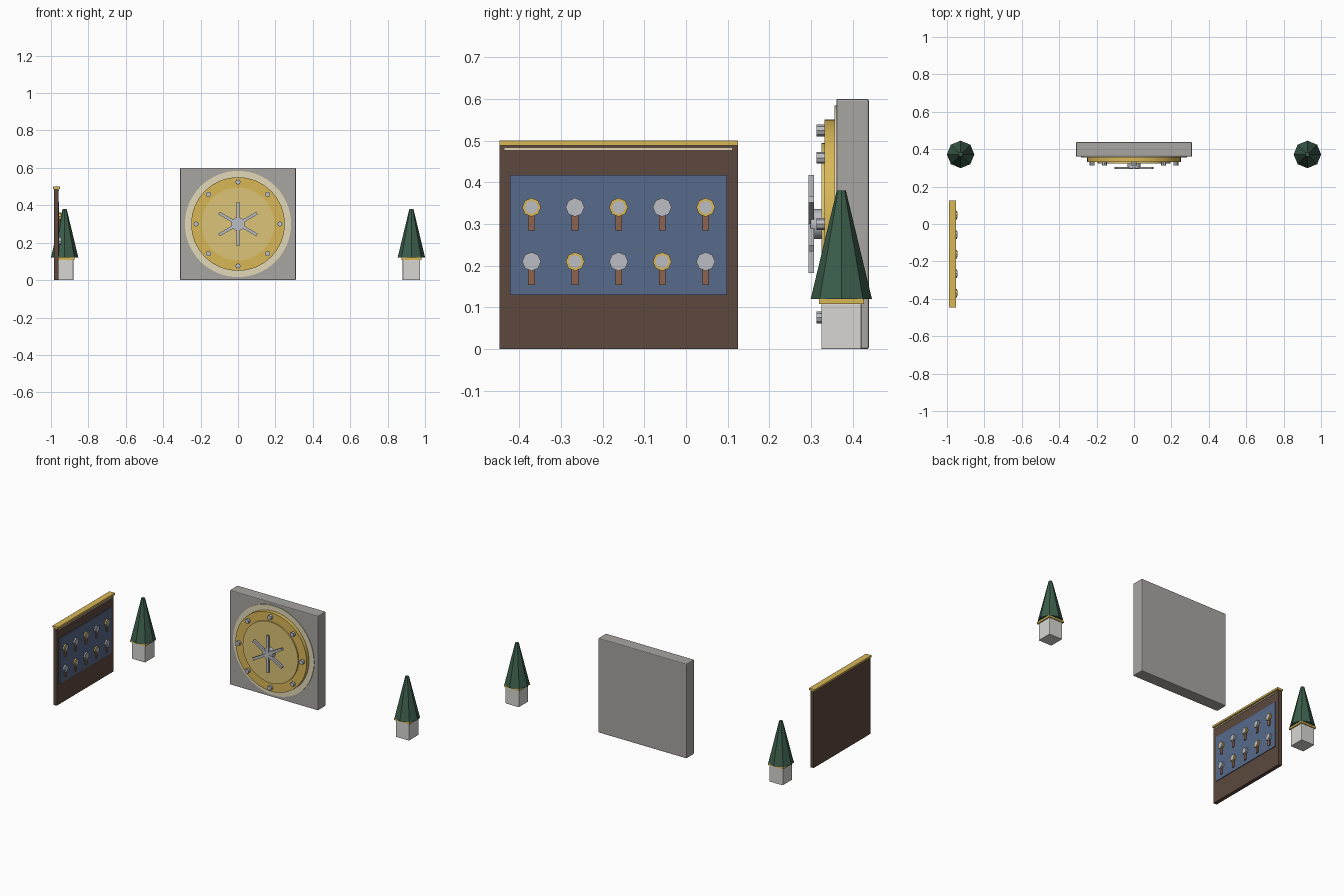
import bpy, math
from mathutils import Vector

if "Cube" in bpy.data.objects:
    bpy.data.objects.remove(bpy.data.objects["Cube"])

def mat(name, r, g, b):
    m = bpy.data.materials.new(name)
    m.diffuse_color = [(c / 255) ** 2.2 for c in (r, g, b)] + [1]
    m.use_nodes = True
    m.node_tree.nodes["Principled BSDF"].inputs["Base Color"].default_value = m.diffuse_color
    return m

GOLD = mat("gold", 216, 182, 88)
BRASS = mat("pale_brass", 219, 194, 118)
CREAM = mat("cream", 226, 215, 180)
STONE = mat("stone", 166, 164, 160)
STEEL = mat("steel", 186, 188, 194)
MARBLE = mat("marble", 214, 213, 209)
GREEN = mat("foliage", 62, 94, 76)
WOOD = mat("dark_wood", 92, 74, 64)
BLUE = mat("blue_felt", 88, 106, 138)
RIBBON = mat("ribbon", 140, 98, 80)

def box(name, lo, hi, m, bevel=0, rot_y=0):
    lo, hi = Vector(lo), Vector(hi)
    bpy.ops.mesh.primitive_cube_add(size=1, location=(lo + hi) / 2)
    o = bpy.context.object
    o.name = name
    o.scale = hi - lo
    bpy.ops.object.transform_apply(location=False, rotation=False, scale=True)
    o.rotation_euler.y = rot_y
    o.data.materials.append(m)
    if bevel:
        b = o.modifiers.new("bevel", 'BEVEL')
        b.width, b.segments = bevel, 2
    return o

def disc(name, start, end, r, m, sides=64, r2=None, smooth=False):
    """Cylinder or cone running between two points."""
    a, b = Vector(start), Vector(end)
    d = b - a
    bpy.ops.mesh.primitive_cone_add(vertices=sides, radius1=r, radius2=r if r2 is None else r2,
                                    depth=d.length, location=(a + b) / 2)
    o = bpy.context.object
    o.name = name
    if abs(d.y) > 1e-6:
        o.rotation_euler.x = math.pi / 2
    elif abs(d.x) > 1e-6:
        o.rotation_euler.y = math.pi / 2
    o.data.materials.append(m)
    if smooth:
        bpy.ops.object.shade_smooth_by_angle(angle=math.radians(30))
    return o

# vault wall and stepped round door
box("vault_wall", (-0.31, 0.36, 0), (0.31, 0.438, 0.6), STONE, 0.005)
ZC = 0.3
disc("door_surround", (0, 0.38, ZC), (0, 0.356, ZC), 0.284, CREAM, smooth=True)
disc("door_ring", (0, 0.37, ZC), (0, 0.332, ZC), 0.25, GOLD, smooth=True)
disc("door_face", (0, 0.36, ZC), (0, 0.324, ZC), 0.194, BRASS, smooth=True)

# ring of bolts
for i in range(8):
    a = i * math.pi / 4
    x, z = 0.224 * math.cos(a), ZC + 0.224 * math.sin(a)
    disc("door_bolt", (x, 0.335, z), (x, 0.313, z), 0.014, STEEL, 8)

# handwheel
disc("wheel_hub", (0, 0.326, ZC), (0, 0.298, ZC), 0.036, STEEL, 16, smooth=True)
for i in range(3):
    box("wheel_spoke", (-0.008, 0.293, ZC - 0.117), (0.008, 0.306, ZC + 0.117),
        STEEL, rot_y=i * math.pi / 3)

# potted trees on both sides
for s in (-1, 1):
    x, y = s * 0.927, 0.372
    box("planter", (x - 0.047, y - 0.048, 0), (x + 0.047, y + 0.048, 0.11), MARBLE, 0.003)
    box("planter_rim", (x - 0.054, y - 0.054, 0.108), (x + 0.054, y + 0.054, 0.12), GOLD)
    disc("tree", (x, y, 0.12), (x, y, 0.38), 0.0735, GREEN, 8, 0.011)

# display board
box("board", (-0.983, -0.447, 0), (-0.96, 0.124, 0.49), WOOD)
box("board_cap", (-0.99, -0.447, 0.488), (-0.951, 0.125, 0.5), GOLD)
box("board_strip", (-0.965, -0.435, 0.477), (-0.957, 0.11, 0.482), CREAM)
box("board_felt", (-0.965, -0.422, 0.13), (-0.956, 0.098, 0.417), BLUE)

# two rows of medals, gold and silver in turn
for row, z in enumerate((0.34, 0.21)):
    for i in range(5):
        y = -0.37 + i * 0.1043
        rim = GOLD if (row + i) % 2 == 0 else STEEL
        box("medal_ribbon", (-0.958, y - 0.008, z - 0.056), (-0.951, y + 0.008, z), RIBBON)
        disc("medal_rim", (-0.958, y, z), (-0.947, y, z), 0.0225, rim, 8)
        disc("medal_face", (-0.95, y, z), (-0.944, y, z), 0.016, STEEL, 8)
